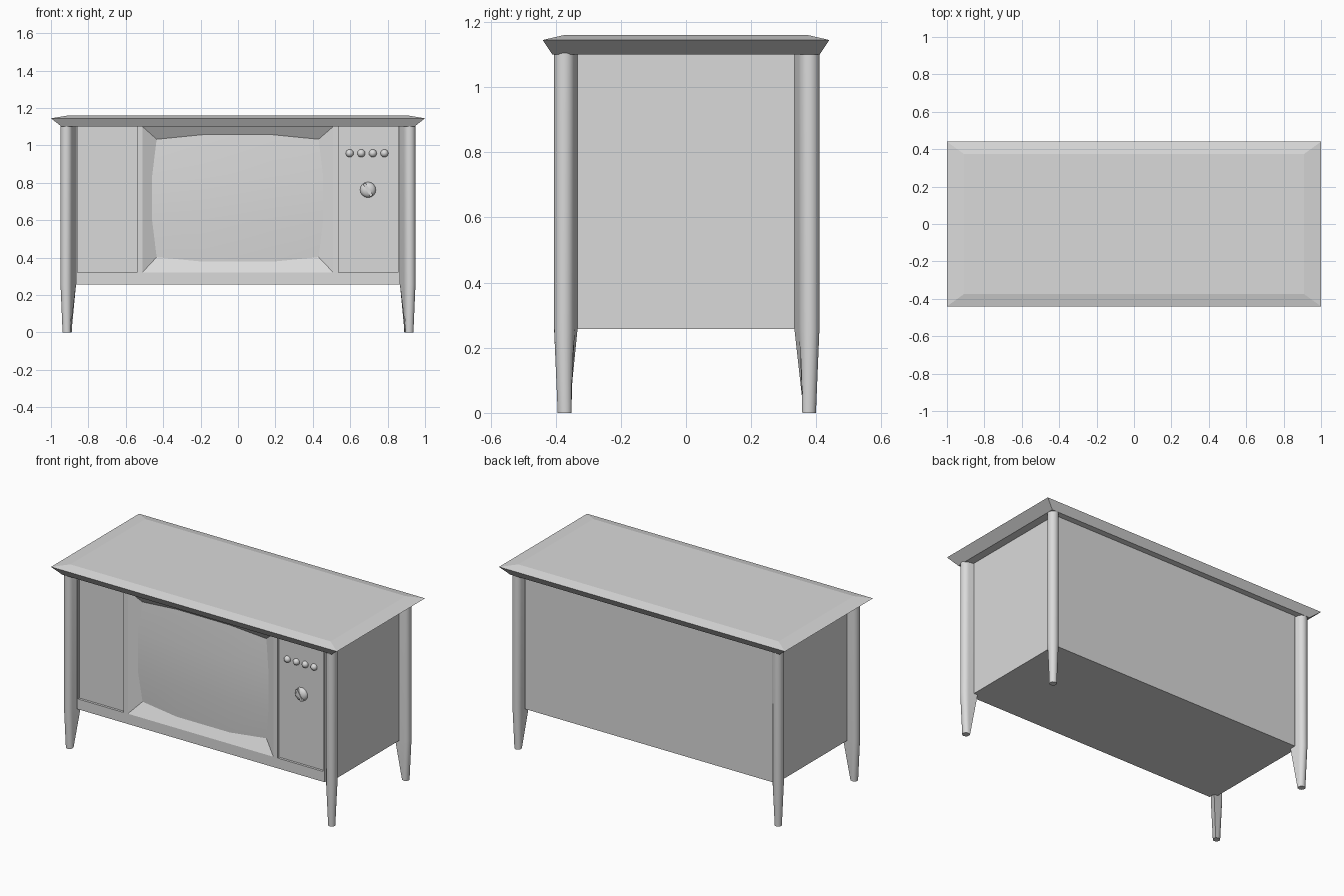
import bpy
import bmesh
import math
from mathutils import Matrix, Vector

if "Cube" in bpy.data.objects:
    bpy.data.objects.remove(bpy.data.objects["Cube"])

GREY = (0.7, 0.7, 0.7, 1)
grey = bpy.data.materials.new("plain_grey")
grey.diffuse_color = GREY
grey.use_nodes = True
grey.node_tree.nodes["Principled BSDF"].inputs["Base Color"].default_value = GREY


def finish(bm, name, smooth=None, fix=True):
    """Turn a bmesh into a named grey object."""
    bmesh.ops.remove_doubles(bm, verts=bm.verts, dist=0.0001)
    if fix:
        bmesh.ops.recalc_face_normals(bm, faces=bm.faces)
    mesh = bpy.data.meshes.new(name)
    bm.to_mesh(mesh)
    bm.free()
    mesh.materials.append(grey)
    obj = bpy.data.objects.new(name, mesh)
    bpy.context.collection.objects.link(obj)
    if smooth:
        bpy.ops.object.select_all(action="DESELECT")
        obj.select_set(True)
        bpy.context.view_layer.objects.active = obj
        bpy.ops.object.shade_smooth_by_angle(angle=math.radians(smooth))


def poly(bm, points):
    return bm.faces.new([bm.verts.new(p) for p in points])


def loft(bm, rings):
    """Skin a stack of equal rings and cap both ends."""
    loops = [[bm.verts.new(p) for p in ring] for ring in rings]
    for low, high in zip(loops, loops[1:]):
        for i in range(len(low)):
            j = (i + 1) % len(low)
            bm.faces.new((low[i], low[j], high[j], high[i]))
    bm.faces.new(loops[0][::-1])
    bm.faces.new(loops[-1])


def rectangle(w, d, z):
    return [(-w, -d, z), (w, -d, z), (w, d, z), (-w, d, z)]


# Table top with a knife-like edge
bm = bmesh.new()
loft(bm, [rectangle(0.942, 0.41, 1.10), rectangle(1, 0.44, 1.145),
          rectangle(0.91, 0.375, 1.16)])
finish(bm, "table_top")

# Cabinet size; its corners are notched to receive the legs
W, D, LOW, HIGH = 0.892, 0.372, 0.257, 1.10
NOTCH = Vector((0.866, 0.333))
SILL, PANEL_DEPTH = 0.322, 0.015


# Legs: teardrop section with a fin that meets the notch
def teardrop(z, centre, r, tip):
    inward = (NOTCH - centre).normalized()
    angle = math.atan2(inward.y, inward.x)
    half = math.acos(r / tip)
    ring = []
    for i in range(15):
        a = angle + half + (2 * math.pi - 2 * half) * i / 14
        ring.append((centre.x + r * math.cos(a), centre.y + r * math.sin(a), z))
    return ring + [(*(centre + inward * tip), z)]


for sy, end, centre in ((-1, "front", Vector((0.917, 0.373))),
                        (1, "back", Vector((0.910, 0.378)))):
    for sx, side in ((-1, "right"), (1, "left")):
        tip = (NOTCH - centre).length
        bm = bmesh.new()
        loft(bm, [teardrop(0, centre, 0.021, 0.023), teardrop(LOW, centre, 0.032, tip),
                  teardrop(1.112, centre, 0.032, tip)])
        bm.transform(Matrix.Diagonal((sx, sy, 1, 1)))
        finish(bm, f"{end}_{side}_leg", 40)


# Cabinet: sides, back, floor and lid
def notched(z):
    nx, ny = NOTCH
    quarter = [(W, ny), (nx, ny), (nx, D)]
    ring = []
    for sx, sy, step in ((1, 1, 1), (-1, 1, -1), (-1, -1, 1), (1, -1, -1)):
        ring += [(sx * x, sy * y, z) for x, y in quarter[::step]]
    return ring


bm = bmesh.new()
loft(bm, [notched(LOW), notched(HIGH)])
front = [f for f in bm.faces if f.calc_center_median().y < -D + 0.01]
bmesh.ops.delete(bm, geom=front, context="FACES_ONLY")


# Cabinet front: frame strips, two sunken panels and the screen opening
def front_quad(x0, x1, z0, z1):
    return poly(bm, [(x0, -D, z0), (x1, -D, z0), (x1, -D, z1), (x0, -D, z1)])


columns = [-NOTCH.x, -0.858, -0.54, -0.51, 0.508, 0.538, 0.856, NOTCH.x]
panels = []
for i, (x0, x1) in enumerate(zip(columns, columns[1:])):
    front_quad(x0, x1, LOW, SILL)
    if i != 3:
        face = front_quad(x0, x1, SILL, HIGH)
        if i in (1, 5):
            panels.append(face)
for face in panels:
    sunk = bmesh.ops.extrude_face_region(bm, geom=[face])["geom"]
    verts = [v for v in sunk if isinstance(v, bmesh.types.BMVert)]
    bmesh.ops.translate(bm, verts=verts, vec=(0, PANEL_DEPTH, 0))
    bmesh.ops.delete(bm, geom=[face], context="FACES_ONLY")


# Bulging screen, a coarse patch bowed outwards along its edges and middle
def screen_point(i, j):
    u, v = (-1, -0.43, 0.43, 1)[i], (-1, -0.38, 0.38, 1)[j]
    x = u * (0.433 + 0.028 * (1 - v * v) * abs(u)) - 0.002
    z = 0.718 + v * (0.315 + 0.03 * (1 - u * u))
    return (x, -D + 0.009 + 0.015 * u * u + 0.016 * v * v, z)


bm_screen = bmesh.new()
for i in range(3):
    for j in range(3):
        poly(bm_screen, [screen_point(i, j), screen_point(i + 1, j),
                         screen_point(i + 1, j + 1), screen_point(i, j + 1)])
finish(bm_screen, "screen", 40, fix=False)

# Sloping surround between the opening and the screen
corners = [(columns[3], -D, SILL), (columns[4], -D, SILL),
           (columns[4], -D, HIGH), (columns[3], -D, HIGH)]
sides = [[(i, 0) for i in range(4)], [(3, j) for j in range(4)],
         [(3 - i, 3) for i in range(4)], [(0, 3 - j) for j in range(4)]]
for k, rim in enumerate(sides):
    edge = [screen_point(*p) for p in rim]
    poly(bm, [corners[k], corners[(k + 1) % 4]] + edge[::-1])
finish(bm, "cabinet")

# Controls on the left panel
PANEL_Y = -D + PANEL_DEPTH
DIAL_X, DIAL_Z = 0.695, 0.763


def dome(name, x, z, radius, depth):
    bm = bmesh.new()
    bmesh.ops.create_uvsphere(bm, u_segments=16, v_segments=10, radius=radius)
    bm.transform(Matrix.Translation((x, PANEL_Y, z))
                 @ Matrix.Diagonal((1, depth / radius, 1, 1))
                 @ Matrix.Rotation(math.pi / 2, 4, "X"))
    finish(bm, name, 40)


for n in range(4):
    dome(f"small_knob_{n + 1}", 0.597 + 0.062 * n, 0.958, 0.021, 0.021)
dome("dial", DIAL_X, DIAL_Z, 0.042, 0.025)

bm = bmesh.new()
bmesh.ops.create_cube(bm, size=1)
bm.transform(Matrix.Translation((DIAL_X, PANEL_Y - 0.014, DIAL_Z))
             @ Matrix.Rotation(math.radians(-30), 4, "Y")
             @ Matrix.Diagonal((0.016, 0.028, 0.076, 1)))
finish(bm, "dial_grip")
